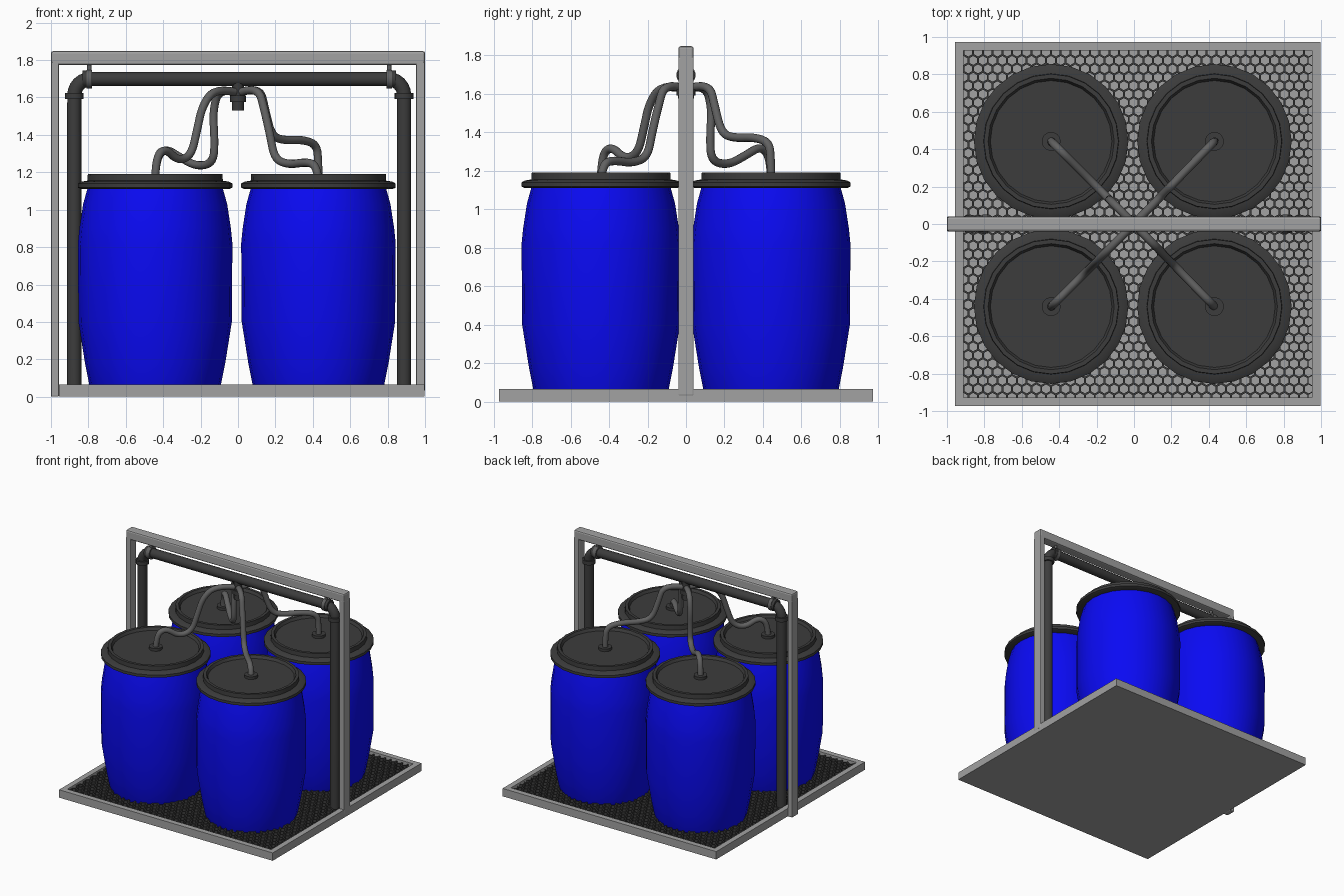
import bpy, bmesh, math
from mathutils import Vector

if "Cube" in bpy.data.objects:
    bpy.data.objects.remove(bpy.data.objects["Cube"])


def material(name, r, g, b):
    m = bpy.data.materials.new(name)
    m.diffuse_color = (r, g, b, 1)
    m.use_nodes = True
    m.node_tree.nodes["Principled BSDF"].inputs["Base Color"].default_value = m.diffuse_color
    return m


STEEL = material("steel", 0.36, 0.36, 0.36)
DARK = material("dark_plastic", 0.045, 0.045, 0.045)
HOSE = material("hose_grey", 0.12, 0.12, 0.12)
BLUE = material("blue_plastic", 0.003, 0.003, 0.9)


def finish(bm, name, mat, angle=None):
    me = bpy.data.meshes.new(name)
    bm.to_mesh(me)
    bm.free()
    ob = bpy.data.objects.new(name, me)
    bpy.context.collection.objects.link(ob)
    me.materials.append(mat)
    if angle:
        smooth(ob, angle)
    return ob


def smooth(ob, angle):
    bpy.ops.object.select_all(action='DESELECT')
    ob.select_set(True)
    bpy.context.view_layer.objects.active = ob
    bpy.ops.object.shade_smooth_by_angle(angle=math.radians(angle))


def box(name, lo, hi, mat=STEEL, bevel=0.0):
    bm = bmesh.new()
    bmesh.ops.create_cube(bm, size=1)
    for v in bm.verts:
        v.co = Vector([(a + b) / 2 + c * (b - a) for a, b, c in zip(lo, hi, v.co)])
    if bevel:
        bmesh.ops.bevel(bm, geom=bm.edges[:], offset=bevel, segments=2, profile=0.5, affect='EDGES')
    return finish(bm, name, mat)


def lathe(name, profile, loc, mat, steps=24, axis='Z', angle=30):
    """Spin (radius, height) points round an axis."""
    bm = bmesh.new()
    vs = [bm.verts.new((r, 0, z)) for r, z in profile]
    es = [bm.edges.new(p) for p in zip(vs, vs[1:])]
    bmesh.ops.spin(bm, geom=vs + es, cent=(0, 0, 0), axis=(0, 0, 1),
                   angle=math.tau, steps=steps, use_duplicate=False)
    bmesh.ops.remove_doubles(bm, verts=bm.verts[:], dist=1e-4)
    bmesh.ops.recalc_face_normals(bm, faces=bm.faces[:])
    for v in bm.verts:
        x, y, z = v.co
        v.co = Vector(loc) + (Vector((z, x, y)) if axis == 'X' else Vector((x, y, z)))
    return finish(bm, name, mat, angle)


def ring(name, r, h, loc, mat, axis='Z'):
    return lathe(name, [(0, -h / 2), (r, -h / 2), (r, h / 2), (0, h / 2)], loc, mat, 24, axis)


def tube(name, points, radius, mat, spline='POLY'):
    cu = bpy.data.curves.new(name, 'CURVE')
    cu.dimensions = '3D'
    cu.bevel_depth = radius
    cu.bevel_resolution = 4
    cu.use_fill_caps = True
    sp = cu.splines.new(spline)
    sp.points.add(len(points) - 1)
    for p, co in zip(sp.points, points):
        p.co = (*co, 1)
    if spline == 'NURBS':
        sp.order_u = 3
        sp.use_endpoint_u = True
        sp.resolution_u = 5
    ob = bpy.data.objects.new(name, cu)
    bpy.context.collection.objects.link(ob)
    cu.materials.append(mat)
    bpy.ops.object.select_all(action='DESELECT')
    ob.select_set(True)
    bpy.context.view_layer.objects.active = ob
    bpy.ops.object.convert(target='MESH')
    smooth(bpy.context.object, 40)


# Tray: floor plate and four rim beams
X0, X1, Y, RIM, H = -0.957, 0.998, 0.972, 0.045, 0.065
box("tray_floor", (X0 + 0.01, -Y + 0.01, 0), (X1 - 0.01, Y - 0.01, 0.02))
for side, s in (("front", -1), ("back", 1)):
    y0, y1 = sorted((s * Y, s * (Y - RIM)))
    box("tray_rim_" + side, (X0, y0, 0), (X1, y1, H))
for side, x in (("left", X0), ("right", X1 - RIM)):
    box("tray_rim_" + side, (x, -Y + RIM, 0), (x + RIM, Y - RIM, H))

# Honeycomb grating: hexagonal cells with raised walls
bm = bmesh.new()
PITCH, WALL = 0.052, 0.006
ROW = PITCH * math.sqrt(3) / 2
R = PITCH / math.sqrt(3)
rows, cols = int(2 * (Y - RIM) / ROW) + 1, int((X1 - X0 - 2 * RIM) / PITCH) + 1
for j in range(rows):
    for i in range(cols):
        cx = X0 + RIM + (i + 0.5 * (j % 2)) * PITCH
        cy = -Y + RIM + j * ROW
        loops = []
        for r, z in ((R, 0.05), (R - WALL, 0.05), (R - WALL, 0.02)):
            loops.append([bm.verts.new((cx + r * math.sin(k * math.pi / 3),
                                        cy + r * math.cos(k * math.pi / 3), z)) for k in range(6)])
        for a, b in zip(loops, loops[1:]):
            for k in range(6):
                n = (k + 1) % 6
                bm.faces.new((a[k], b[k], b[n], a[n]))
finish(bm, "honeycomb_grating", DARK)

# Overhead frame
box("frame_post_left", (-1, -0.04, 0), (X0, 0.04, 1.79), bevel=0.006)
box("frame_post_right", (X1 - RIM, -0.04, 0.03), (1, 0.04, 1.79), bevel=0.006)
box("frame_top_bar", (-1, -0.04, 1.773), (1, 0.04, 1.848), bevel=0.012)

# Main pipe: two risers, elbows and a crossbar
PL, PR, PZ, BEND = -0.875, 0.888, 1.698, 0.085
path = [(PL, 0, 0.02)]
arc = [math.radians(a) for a in range(0, 91, 15)]
path += [(PL + BEND * (1 - math.cos(a)), 0, PZ - BEND + BEND * math.sin(a)) for a in arc]
path += [(PR - BEND * (1 - math.cos(a)), 0, PZ - BEND + BEND * math.sin(a)) for a in reversed(arc)]
path += [(PR, 0, 0.02)]
tube("main_pipe", path, 0.038, DARK)
for side, x, s in (("left", PL, 1), ("right", PR, -1)):
    ring("elbow_lower_collar_" + side, 0.05, 0.032, (x, 0, 1.607), DARK)
    ring("elbow_upper_collar_" + side, 0.046, 0.025, (x + s * 0.055, 0, PZ), DARK, 'X')
    hx = x + s * 0.08
    ring("hanger_clamp_" + side, 0.05, 0.03, (hx, 0, PZ), HOSE, 'X')
    ring("hanger_rod_" + side, 0.012, 0.09, (hx, 0, 1.735), HOSE)

# Manifold below the crossbar
lathe("manifold", [(0, 1.53), (0.032, 1.53), (0.032, 1.575), (0.042, 1.575), (0.042, 1.61),
                   (0.032, 1.61), (0.032, 1.7), (0, 1.7)], (0, 0, 0), DARK)

# Hoses: (distance along the diagonal, height) from manifold to each lid
DROP = {
    "front_left": [(.02, 1.63), (.12, 1.65), (.19, 1.56), (.22, 1.42), (.25, 1.29), (.32, 1.26), (.39, 1.33), (.44, 1.28), (.443, 1.16)],
    "back_left": [(.02, 1.63), (.10, 1.65), (.135, 1.53), (.125, 1.38), (.13, 1.25), (.22, 1.23), (.31, 1.28), (.39, 1.33), (.44, 1.27), (.443, 1.16)],
    "front_right": [(.02, 1.63), (.11, 1.66), (.145, 1.53), (.175, 1.4), (.2, 1.27), (.28, 1.24), (.37, 1.255), (.43, 1.24), (.44, 1.16)],
    "back_right": [(.02, 1.63), (.12, 1.66), (.15, 1.53), (.185, 1.39), (.26, 1.37), (.35, 1.375), (.43, 1.35), (.44, 1.26), (.44, 1.16)],
}

# Drums, lids and hoses
DRUM = [(0, .03), (.34, .03), (.352, .065), (.375, .18), (.41, .4), (.413, .82), (.405, .9),
        (.385, 1.03), (.36, 1.12), (0, 1.12)]
LID = [(0, 1.11), (.395, 1.11), (.413, 1.118), (.413, 1.14), (.395, 1.15), (.362, 1.155), (.36, 1.19),
       (.337, 1.19), (.325, 1.168), (0, 1.168)]
for key, drop in DROP.items():
    x = -0.443 if "left" in key else 0.43
    y = -0.442 if "front" in key else 0.442
    lathe("drum_" + key, DRUM, (x, y, 0), BLUE)
    lathe("drum_lid_" + key, LID, (x, y, 0), DARK)
    ring("lid_socket_" + key, 0.05, 0.03, (x, y, 1.175), DARK)
    end = drop[-1][0]
    tube("hose_" + key, [(x * d / end, y * d / end, z) for d, z in drop], 0.022, HOSE, 'NURBS')
